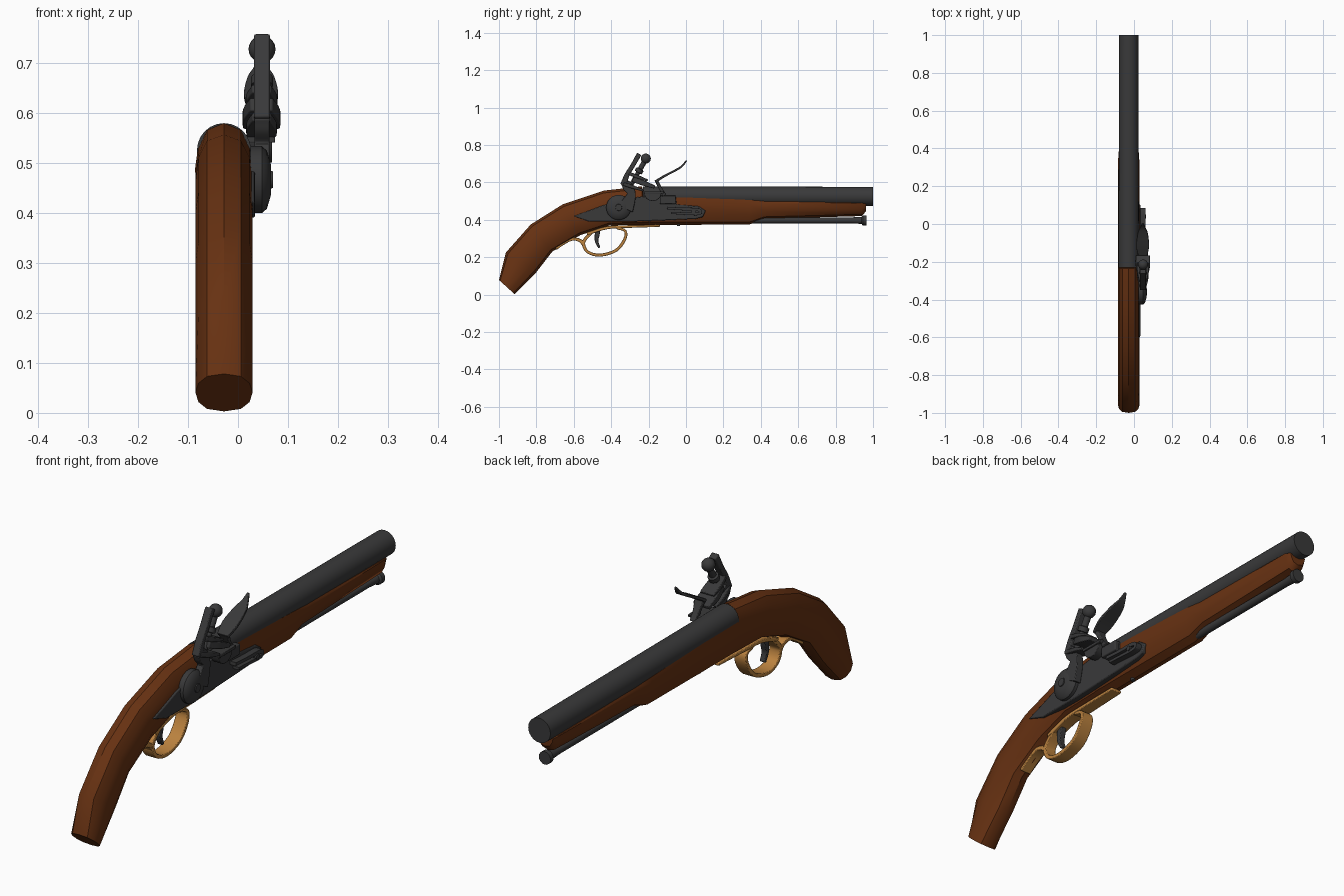
import bpy, bmesh, math
from mathutils import Vector

if "Cube" in bpy.data.objects:
    bpy.data.objects.remove(bpy.data.objects["Cube"])

CX = -0.028  # centre plane of stock and barrel
LX = 0.048   # centre plane of the lock parts


def material(name, col):
    m = bpy.data.materials.new(name)
    m.diffuse_color = (*col, 1)
    m.use_nodes = True
    m.node_tree.nodes["Principled BSDF"].inputs["Base Color"].default_value = m.diffuse_color
    return m


WOOD = material("walnut wood", (0.135, 0.031, 0.006))
STEEL = material("dark steel", (0.041, 0.041, 0.042))
BRASS = material("brass", (0.50, 0.225, 0.05))


def finish(name, bm, mat, angle=40, bevel=0):
    bmesh.ops.recalc_face_normals(bm, faces=bm.faces)
    me = bpy.data.meshes.new(name)
    bm.to_mesh(me)
    bm.free()
    me.materials.append(mat)
    ob = bpy.data.objects.new(name, me)
    bpy.context.collection.objects.link(ob)
    bpy.ops.object.select_all(action='DESELECT')
    bpy.context.view_layer.objects.active = ob
    ob.select_set(True)
    if bevel:
        b = ob.modifiers.new("bevel", 'BEVEL')
        b.width, b.segments = bevel, 2
    bpy.ops.object.shade_smooth_by_angle(angle=math.radians(angle))
    return ob


def loft(name, rings, mat, angle=40, bevel=0):
    """Skin a list of equal-length point rings and cap both ends."""
    bm = bmesh.new()
    vs = [[bm.verts.new(p) for p in r] for r in rings]
    n = len(vs[0])
    for a, b in zip(vs, vs[1:]):
        for i in range(n):
            bm.faces.new((a[i], a[(i + 1) % n], b[(i + 1) % n], b[i]))
    bm.faces.new(vs[0])
    bm.faces.new(vs[-1])
    return finish(name, bm, mat, angle, bevel)


def plate(name, outline, x0, x1, mat, bevel=0, inset=0):
    """Side outline (y, z) given thickness along x; inset tapers the outer face."""
    c = sum((Vector(p) for p in outline), Vector((0, 0))) / len(outline)
    inner = [(x0, y, z) for y, z in outline]
    outer = [(x1, y + (c.x - y) * inset, z + (c.y - z) * inset) for y, z in outline]
    return loft(name, [inner, outer], mat, 40, bevel)


def turned(name, a, b, profile, mat, sides=20):
    """Lathe a profile of (fraction, radius) along the line a-b."""
    a, b = Vector(a), Vector(b)
    q = (b - a).to_track_quat('Z', 'Y')
    rings = []
    for t, r in profile:
        rings.append([a + (b - a) * t + q @ Vector((r * math.cos(k * math.tau / sides),
                      r * math.sin(k * math.tau / sides), 0)) for k in range(sides)])
    return loft(name, rings, mat)


def smooth_path(pts, steps=4):
    """Catmull-Rom through tuples of any size."""
    p = [Vector(q) for q in pts]
    p = [2 * p[0] - p[1]] + p + [2 * p[-1] - p[-2]]
    out = []
    for i in range(1, len(p) - 2):
        for s in range(steps):
            t = s / steps
            out.append(0.5 * (2 * p[i] + (p[i + 1] - p[i - 1]) * t
                       + (2 * p[i - 1] - 5 * p[i] + 4 * p[i + 1] - p[i + 2]) * t * t
                       + (3 * p[i] - p[i - 1] - 3 * p[i + 1] + p[i + 2]) * t ** 3))
    return out + [p[-2]]


def strap(name, pts, x, mat, bevel=0.003):
    """Bent bar in the side plane; points are (y, z, thickness, half width)."""
    path = smooth_path(pts)
    rings = []
    for i, p in enumerate(path):
        d = path[min(i + 1, len(path) - 1)] - path[max(i - 1, 0)]
        n = Vector((-d[1], d[0])).normalized() * p[2] / 2
        rings.append([(x + sx * p[3], p[0] + s * n.x, p[1] + s * n.y)
                      for sx, s in ((-1, -1), (1, -1), (1, 1), (-1, 1))])
    return loft(name, rings, mat, 40, bevel)


# --- Stock: top point, bottom point, half width, ceiling under the barrel
stock = [(-1.0, .078, -.917, .003, .057, 9), (-.963, .225, -.80, .12, .057, 9),
         (-.83, .375, -.715, .23, .057, 9), (-.66, .482, -.565, .318, .057, 9),
         (-.44, .556, -.41, .370, .057, 9), (-.235, .579, -.235, .373, .057, 9),
         (-.225, .60, -.225, .373, .058, .53), (0, .60, 0, .373, .058, .522),
         (.34, .585, .34, .375, .056, .506), (.42, .57, .42, .405, .050, .50),
         (.94, .56, .94, .42, .046, .49), (.962, .54, .962, .445, .036, .485)]
rings = []
for ty, tz, by, bz, w, ceil in stock:
    ring = []
    for k in range(12):
        a = k * math.tau / 12
        s, c = math.sin(a), math.cos(a)
        f = 0.5 + 0.5 * c
        xs = math.copysign(abs(s) ** 0.75, s)
        ring.append((CX + w * xs, by + (ty - by) * f, min(ceil, bz + (tz - bz) * f)))
    rings.append(ring)
loft("stock", rings, WOOD, 35)

# --- Barrel and ramrod
turned("barrel", (CX, -.23, .525), (CX, 1, .525), [(0, .054), (1, .051)], STEEL, 24)
turned("ramrod", (CX, .30, .397), (CX, .965, .397),
       [(0, .016), (.88, .016), (.96, .019), (.97, .027), (1, .027)], STEEL, 16)
turned("stock_screw", (CX, -.04, .38), (CX, -.04, .366), [(0, .009), (1, .009)], STEEL, 12)

# --- Lock plate with bevelled rim
lock = [(-.6, .42), (-.53, .445), (-.45, .475), (-.325, .512), (-.23, .525), (-.055, .525),
        (-.05, .482), (.07, .472), (.105, .448), (.09, .415), (.05, .405), (-.10, .398),
        (-.325, .39), (-.515, .39)]
plate("lock_plate", lock, 0.0, 0.034, STEEL, 0.004)
plate("pan_bridge", [(-.14, .485), (-.055, .485), (-.055, .53), (-.14, .53)],
      .02, .05, STEEL, .004)

# --- Flash pan: half-round bowl under a flat lid
bowl = [(-.178 + .046 * math.cos(a), .542 + .042 * math.sin(a))
        for a in [math.pi + k * math.pi / 8 for k in range(9)]]
plate("flash_pan", bowl, .015, .068, STEEL, .002)
plate("pan_cover", [(-.225, .54), (-.12, .54), (-.115, .552), (-.225, .552)],
      .015, .074, STEEL, .002)

# --- Frizzen: upright stem and leaf-shaped striking plate
strap("frizzen_stem", [(-.115, .53, .022, .014), (-.135, .565, .018, .014),
                       (-.158, .61, .018, .022)], LX - .003, STEEL)
strap("frizzen_leaf", [(-.165, .603, .014, .024), (-.115, .634, .012, .034),
                       (-.05, .668, .011, .027), (-.02, .688, .010, .015),
                       (.003, .717, .008, .004)], LX - .002, STEEL, .002)

# --- Frizzen spring: hairpin on the plate
strap("frizzen_spring", [(-.10, .463, .014, .015), (-.02, .458, .014, .015),
                         (.06, .455, .016, .015), (.078, .442, .016, .015),
                         (.055, .431, .014, .015), (-.08, .437, .011, .015)],
      LX - .003, STEEL, .002)
turned("spring_screw", (.03, .04, .443), (.064, .04, .443), [(0, .011), (1, .011)], STEEL, 12)

# --- Cock: domed hub, curved neck and upright post
turned("cock_hub", (.025, -.36, .466), (.066, -.36, .466),
       [(0, .067), (.55, .067), (.8, .058), (1, .03)], STEEL, 24)
turned("hub_screw", (.06, -.36, .466), (.07, -.36, .466), [(0, .02), (1, .017)], STEEL, 14)
strap("cock_neck", [(-.325, .46, .09, .015), (-.30, .51, .06, .015), (-.293, .545, .046, .015),
                    (-.312, .578, .055, .015), (-.33, .60, .04, .015)], LX, STEEL, .006)
strap("cock_post", [(-.335, .585, .035, .016), (-.315, .64, .026, .016),
                    (-.285, .69, .024, .016), (-.25, .752, .026, .016)], LX, STEEL, .004)

# --- Jaws and flint, sloping down to the pan
for part, y0, z0, y1, z1, t, w in (("lower_jaw", -.335, .592, -.225, .556, .018, .03),
                                   ("flint", -.285, .617, -.168, .575, .028, .037),
                                   ("upper_jaw", -.305, .648, -.205, .610, .018, .031)):
    strap(part, [(y0, z0, t, w * .6), ((y0 + y1) / 2, (z0 + z1) / 2, t, w),
                 (y1, z1, t * .6, w)], LX - .001, STEEL, .003)
turned("jaw_screw", (LX, -.30, .575), (LX, -.22, .715),
       [(0, .012), (.55, .012), (.56, .022), (.68, .022), (.7, .014), (1, .014)], STEEL, 14)
bm = bmesh.new()
bmesh.ops.create_uvsphere(bm, u_segments=16, v_segments=10, radius=.027)
bmesh.ops.translate(bm, verts=bm.verts, vec=(LX, -.215, .727))
finish("jaw_screw_knob", bm, STEEL, 60)

# --- Brass trigger guard: mounting strap, bow and rear tail
strap("guard_front_strap", [(-.14, .368, .012, .024), (-.30, .364, .014, .026),
                            (-.42, .358, .016, .026), (-.53, .325, .016, .026)], CX, BRASS)
strap("guard_bow", [(-.37, .357, .014, .024), (-.325, .34, .014, .026), (-.328, .295, .016, .028),
                    (-.375, .236, .016, .028), (-.46, .211, .016, .028), (-.525, .228, .016, .026),
                    (-.548, .27, .018, .025), (-.535, .302, .018, .024),
                    (-.50, .335, .016, .024)], CX, BRASS)
strap("guard_curl", [(-.547, .265, .018, .024), (-.565, .288, .018, .024), (-.60, .297, .016, .024),
                     (-.64, .283, .014, .024), (-.695, .245, .012, .024)], CX, BRASS)

# --- Trigger
strap("trigger", [(-.47, .36, .03, .012), (-.475, .32, .026, .012), (-.478, .285, .018, .012),
                  (-.463, .25, .012, .012)], CX, STEEL)
